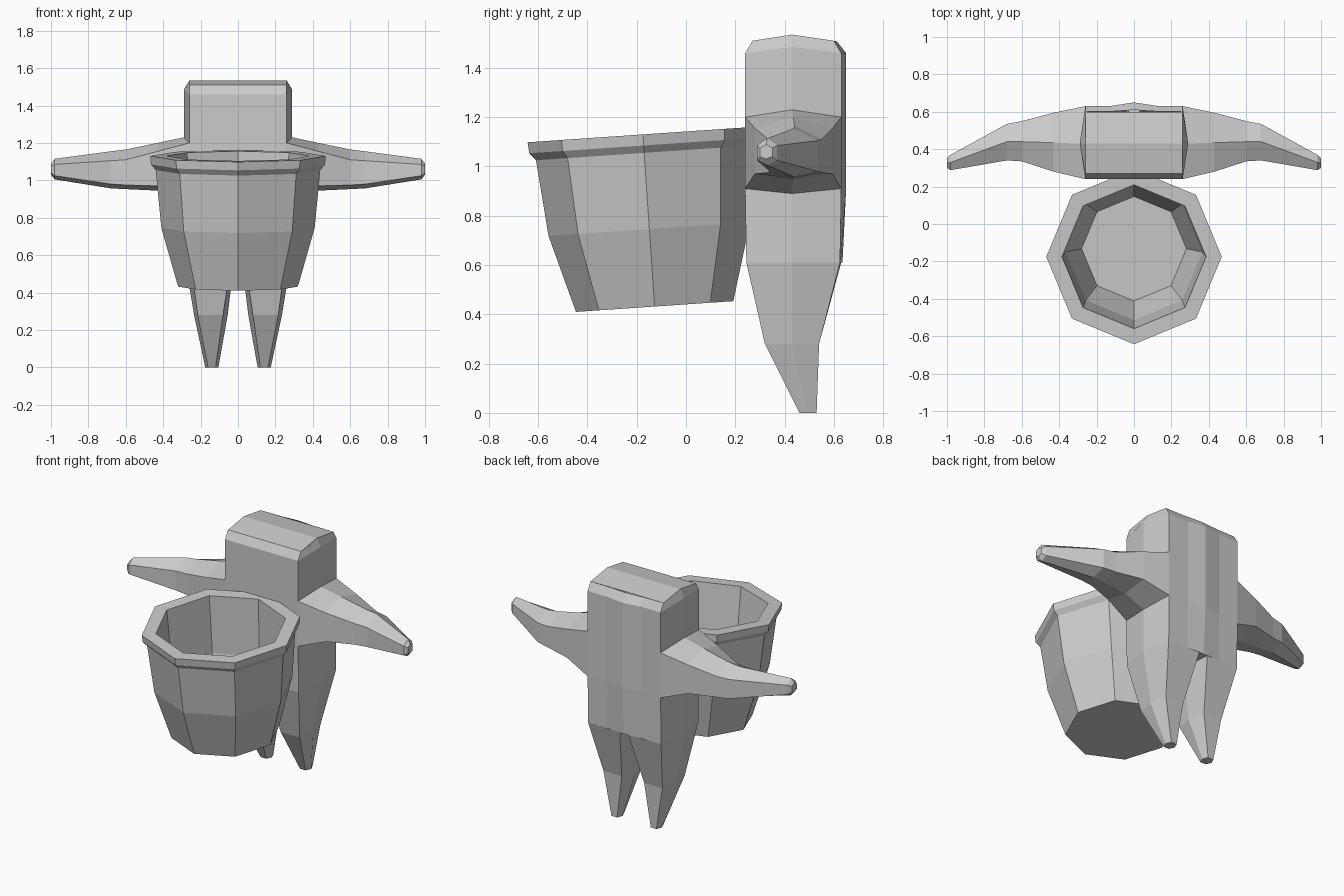
import bpy, bmesh, math
from mathutils import Matrix

if "Cube" in bpy.data.objects:
    bpy.data.objects.remove(bpy.data.objects["Cube"])

GREY = bpy.data.materials.new("plain grey")
GREY.diffuse_color = (0.6, 0.6, 0.6, 1)
GREY.use_nodes = True
GREY.node_tree.nodes["Principled BSDF"].inputs["Base Color"].default_value = GREY.diffuse_color


def loft(name, rings, cap_start=True, cap_end=True, drop=None):
    """Skin matching closed rings; faces for which drop(face) is true are removed."""
    bm = bmesh.new()
    loops = [[bm.verts.new(p) for p in ring] for ring in rings]
    n = len(loops[0])
    for a, b in zip(loops, loops[1:]):
        for i in range(n):
            j = (i + 1) % n
            bm.faces.new((a[i], a[j], b[j], b[i]))
    if cap_start:
        bm.faces.new(loops[0])
    if cap_end:
        bm.faces.new(loops[-1])
    bmesh.ops.recalc_face_normals(bm, faces=bm.faces)
    if drop:
        bm.normal_update()
        gone = [f for f in bm.faces if drop(f)]
        bmesh.ops.delete(bm, geom=gone, context='FACES')
    me = bpy.data.meshes.new(name)
    bm.to_mesh(me)
    bm.free()
    me.materials.append(GREY)
    ob = bpy.data.objects.new(name, me)
    bpy.context.collection.objects.link(ob)
    return ob


def mirror(rings):
    return [[(-x, y, z) for x, y, z in ring] for ring in rings]


# Torso and head block: front/back edges at z, side ridge at z_mid
def body_ring(z, z_mid, front, back, ridge=0.29, bump=0.02):
    return [(-0.26, front, z), (-0.03, front, z), (0.03, front, z), (0.26, front, z),
            (ridge, 0.43, z_mid), (0.26, back, z), (0.12, back + 0.002, z),
            (0, back + bump, z), (-0.12, back + 0.002, z), (-0.26, back, z),
            (-ridge, 0.43, z_mid)]


def arm_socket(f):
    c = f.calc_center_median()
    return abs(c.x) > 0.2 and abs(f.normal.x) > 0.8 and 0.9 < c.z < 1.21


loft("body", [
    body_ring(0.61, 0.61, 0.245, 0.625, bump=0.01),
    body_ring(0.91, 0.89, 0.24, 0.63),
    body_ring(1.20, 1.23, 0.24, 0.63),
    body_ring(1.46, 1.485, 0.24, 0.63),
    body_ring(1.51, 1.535, 0.27, 0.60, ridge=0.26, bump=0.01),
], cap_start=False, cap_end=False, drop=arm_socket)

# Gently ridged top of the head
loft("head_top", [[(x, 0.27, 1.51), (x, 0.43, 1.535), (x, 0.60, 1.51), (x, 0.43, 1.50)]
                  for x in (-0.26, 0.26)])

# Legs: tapered hexagonal, and the narrow web between them
leg = [
    [(0.03, 0.245, 0.61), (0.26, 0.245, 0.61), (0.29, 0.43, 0.61),
     (0.26, 0.625, 0.61), (0.03, 0.63, 0.61), (0.015, 0.43, 0.61)],
    [(0.08, 0.32, 0.28), (0.215, 0.32, 0.28), (0.235, 0.43, 0.28),
     (0.21, 0.54, 0.28), (0.08, 0.54, 0.28), (0.055, 0.43, 0.28)],
    [(0.12, 0.46, 0), (0.16, 0.46, 0), (0.175, 0.495, 0),
     (0.16, 0.53, 0), (0.12, 0.53, 0), (0.105, 0.495, 0)],
]
loft("left_leg", leg, cap_start=False)
loft("right_leg", mirror(leg), cap_start=False)
loft("crotch", [[(x, 0.245, 0.61), (x, 0.63, 0.61), (x, 0.63, 0.62), (x, 0.245, 0.62)]
                for x in (-0.03, 0.03)])


# Arms: hexagonal sections sweeping out and forward
def arm_ring(x, front, mid, back, top, upper, lower, bottom, x_mid=None):
    xm = x_mid or x
    return [(x, front, upper), (x, front, lower), (xm, mid, bottom),
            (x, back, lower), (x, back, upper), (xm, mid, top)]


arm = [
    arm_ring(0.26, 0.24, 0.43, 0.63, 1.23, 1.20, 0.91, 0.89, x_mid=0.29),
    arm_ring(0.43, 0.28, 0.435, 0.595, 1.20, 1.155, 0.97, 0.945),
    arm_ring(0.60, 0.335, 0.44, 0.55, 1.165, 1.11, 0.975, 0.953),
    arm_ring(0.68, 0.34, 0.44, 0.535, 1.155, 1.105, 0.98, 0.957),
    arm_ring(0.98, 0.288, 0.33, 0.37, 1.115, 1.085, 1.025, 1.005),
    arm_ring(1.00, 0.30, 0.325, 0.35, 1.09, 1.075, 1.04, 1.03),
]
loft("left_arm", arm, cap_start=False)
loft("right_arm", mirror(arm), cap_start=False)

# Tilted eight-sided bucket: (radius, height below the rim), outside then inside
profile = [(0.32, -0.70), (0.41, -0.385), (0.44, -0.075), (0.465, -0.045),
           (0.469, 0), (0.385, 0), (0.365, -0.37), (0.28, -0.63)]
tilt = Matrix.Translation((0, -0.175, 1.13)) @ Matrix.Rotation(math.radians(3.9), 4, 'X')
bucket = loft("bucket", [[(r * math.cos(k * math.pi / 4), r * math.sin(k * math.pi / 4), z)
                          for k in range(8)] for r, z in profile])
bucket.data.transform(tilt)
